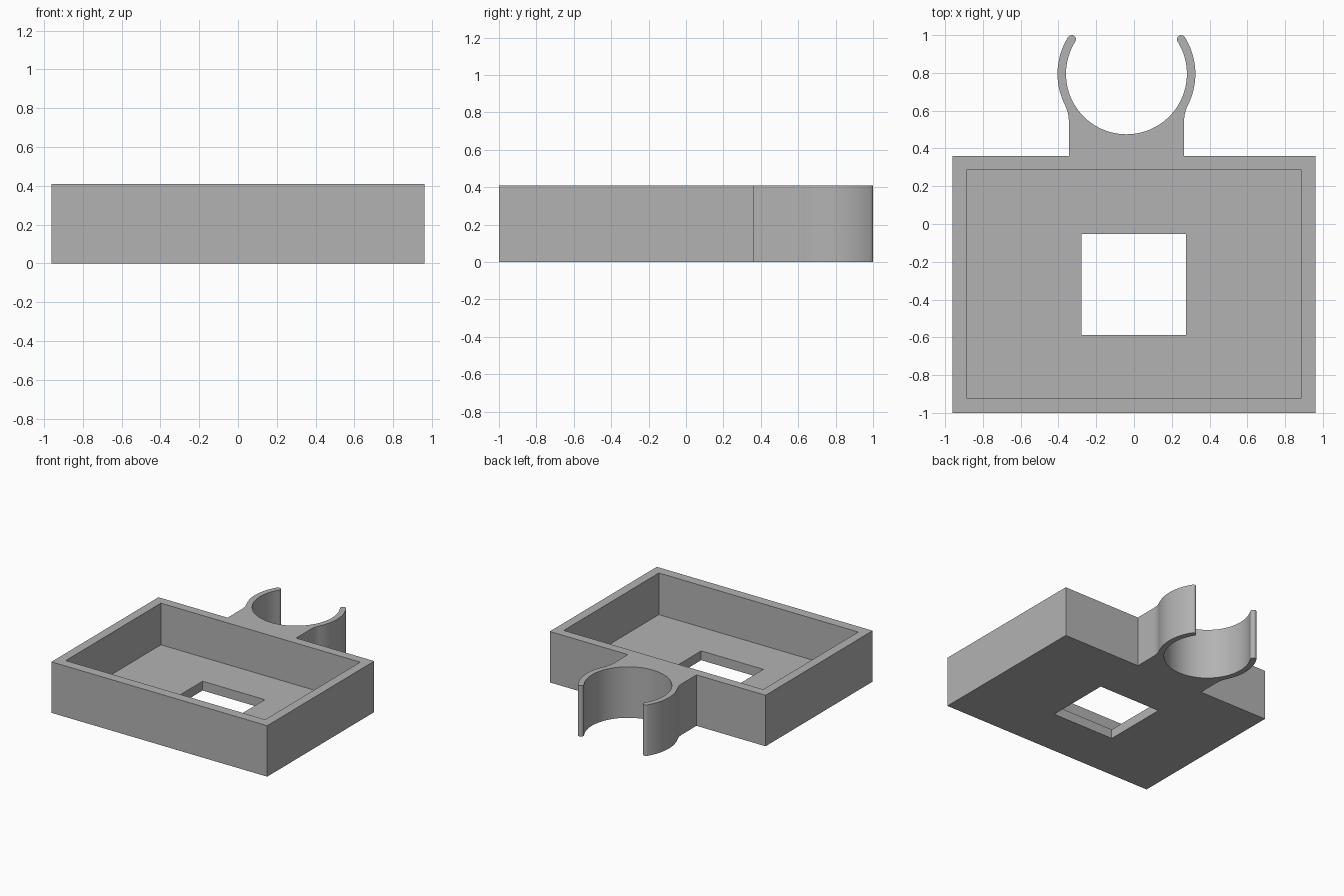
import bpy, bmesh, math

if "Cube" in bpy.data.objects:
    bpy.data.objects.remove(bpy.data.objects["Cube"])

HEIGHT = 0.41
FLOOR = 0.075
CX, CY = -0.04, 0.795          # clip centre
R_IN, R_OUT = 0.32, 0.365      # clip ring radii
NECK = 0.305                   # half width of neck
FILLET = 0.2                   # blend between neck and ring

grey = bpy.data.materials.new("plain grey")
grey.diffuse_color = (0.45, 0.45, 0.45, 1)
grey.use_nodes = True
grey.node_tree.nodes["Principled BSDF"].inputs["Base Color"].default_value = grey.diffuse_color


def arc(x, y, r, a0, a1, n):
    """Points along an arc, angles in degrees."""
    return [(x + r * math.cos(math.radians(a0 + (a1 - a0) * i / n)),
             y + r * math.sin(math.radians(a0 + (a1 - a0) * i / n))) for i in range(n + 1)]


def prism(name, pts, z0, z1):
    """Extrude a flat outline into a solid."""
    bm = bmesh.new()
    face = bm.faces.new([bm.verts.new((x, y, z0)) for x, y in pts])
    ext = bmesh.ops.extrude_face_region(bm, geom=[face])
    verts = [g for g in ext["geom"] if isinstance(g, bmesh.types.BMVert)]
    bmesh.ops.translate(bm, verts=verts, vec=(0, 0, z1 - z0))
    bmesh.ops.recalc_face_normals(bm, faces=bm.faces)
    mesh = bpy.data.meshes.new(name)
    bm.to_mesh(mesh)
    bm.free()
    mesh.materials.append(grey)
    obj = bpy.data.objects.new(name, mesh)
    bpy.context.collection.objects.link(obj)
    return obj


def rect(x0, x1, y0, y1):
    return [(x0, y0), (x1, y0), (x1, y1), (x0, y1)]


# Right half of the clip outline, relative to the clip centre
tip = 32.2
mid, cap = (R_IN + R_OUT) / 2, (R_OUT - R_IN) / 2
fx = NECK + FILLET
fy = -math.sqrt((R_OUT + FILLET) ** 2 - fx ** 2)
fa = math.degrees(math.atan2(fy, fx))
tx, ty = mid * math.cos(math.radians(tip)), mid * math.sin(math.radians(tip))
half = [(NECK, 0.36 - CY)]
half += arc(fx, fy, FILLET, 180, 180 + fa, 10)             # neck blend
half += arc(0, 0, R_OUT, fa, tip, 24)[1:]                  # outer ring
half += arc(tx, ty, cap, tip, tip + 180, 10)[1:]           # rounded tip
half += arc(0, 0, R_IN, tip, -90, 48)[1:]                  # inner ring
clip = half + [(-x, y) for x, y in half[-2::-1]]
clip = [(CX + x, CY + y) for x, y in clip]

# Tray and clip share one outline
outline = [(-0.96, 0.36), (-0.96, -1), (0.96, -1), (0.96, 0.36)] + clip
tray = prism("tray_with_clip", outline, 0, HEIGHT)

# Tray pocket and square floor opening
cutters = [
    prism("pocket_cutter", rect(-0.887, 0.887, -0.922, 0.287), FLOOR, HEIGHT + 0.2),
    prism("opening_cutter", rect(-0.278, 0.276, -0.587, -0.053), -0.2, FLOOR + 0.1),
]
bpy.context.view_layer.objects.active = tray
for cutter in cutters:
    mod = tray.modifiers.new("cut", "BOOLEAN")
    mod.operation = "DIFFERENCE"
    mod.solver = "EXACT"
    mod.object = cutter
    bpy.ops.object.modifier_apply(modifier=mod.name)
    bpy.data.objects.remove(cutter)

# Smooth the ring, keep the corners sharp
tray.select_set(True)
bpy.ops.object.shade_smooth_by_angle(angle=math.radians(30))
